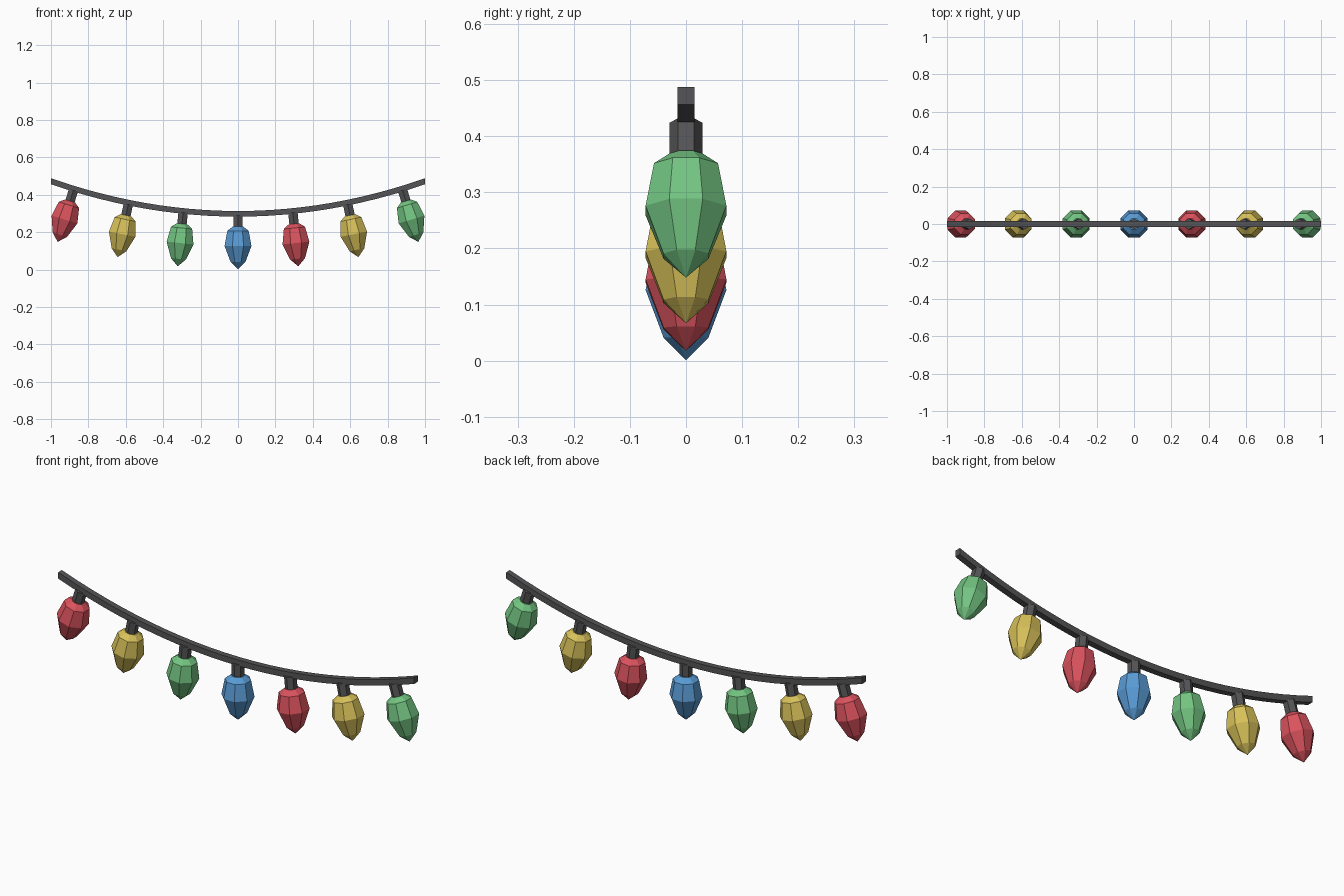
import bpy, bmesh
from math import atan, cos, sin, pi

cube = bpy.data.objects.get("Cube")
if cube:
    bpy.data.objects.remove(cube, do_unlink=True)


def make_material(name, rgb):
    mat = bpy.data.materials.new(name)
    mat.use_nodes = True
    color = (*rgb, 1.0)
    mat.diffuse_color = color
    mat.node_tree.nodes["Principled BSDF"].inputs["Base Color"].default_value = color
    return mat


charcoal = make_material("charcoal", (0.09, 0.09, 0.095))
red = make_material("red", (0.70, 0.085, 0.11))
yellow = make_material("yellow", (0.68, 0.53, 0.10))
green = make_material("green", (0.17, 0.55, 0.22))
blue = make_material("blue", (0.10, 0.33, 0.67))

SAG_Z, SAG_K = 0.298, 0.174   # lowest point and curvature of the cord
HALF = 0.015                  # half thickness of the cord


def cord_z(x):
    return SAG_Z + SAG_K * x * x


def cord_angle(x):
    return atan(2 * SAG_K * x)


def add_object(name, bm, mat):
    bmesh.ops.recalc_face_normals(bm, faces=bm.faces)
    mesh = bpy.data.meshes.new(name)
    bm.to_mesh(mesh)
    bm.free()
    mesh.materials.append(mat)
    obj = bpy.data.objects.new(name, mesh)
    bpy.context.collection.objects.link(obj)
    return obj


def skin(bm, rings):
    """Join successive vertex rings and cap both ends."""
    n = len(rings[0])
    for a, b in zip(rings, rings[1:]):
        for i in range(n):
            j = (i + 1) % n
            bm.faces.new((a[i], a[j], b[j], b[i]))
    bm.faces.new(rings[0])
    bm.faces.new(rings[-1])


def lathe(name, profile, sides, turn, mat):
    """Faceted solid around local z from (radius, z) pairs."""
    bm = bmesh.new()
    rings = [[bm.verts.new((r * cos(turn + 2 * pi * i / sides),
                            r * sin(turn + 2 * pi * i / sides), z))
              for i in range(sides)] for r, z in profile]
    skin(bm, rings)
    bmesh.ops.remove_doubles(bm, verts=bm.verts, dist=1e-5)
    return add_object(name, bm, mat)


def hang(obj, x):
    """Hang a part square to the cord."""
    obj.location = (x, 0, cord_z(x))
    obj.rotation_euler = (0, -cord_angle(x), 0)


# Sagging square cord
bm = bmesh.new()
STEPS = 24
rings = []
for s in range(STEPS + 1):
    x = -1 + 2 * s / STEPS
    h = HALF / cos(cord_angle(x))
    rings.append([bm.verts.new((x, y, cord_z(x) + dz))
                  for y, dz in ((-HALF, -h), (HALF, -h), (HALF, h), (-HALF, h))])
skin(bm, rings)
add_object("cord", bm, charcoal)

# Bulb outline as (distance across flats / 2, height above the tip)
LENGTH = 0.297
outline = [(0.0, 0.0), (0.04, 0.04), (0.072, 0.125), (0.057, 0.206), (0.029, 0.228)]
bulb_profile = [(r / cos(pi / 8), z - LENGTH) for r, z in outline]

# Sockets and bulbs along the cord
for i, mat in enumerate((red, yellow, green, blue, red, yellow, green)):
    x = (i - 3) * 0.2925
    socket = lathe(f"socket_{i + 1}", [(0.029, -0.075), (0.029, -0.008)], 6, pi / 6, charcoal)
    bulb = lathe(f"bulb_{i + 1}", bulb_profile, 8, pi / 8, mat)
    hang(socket, x)
    hang(bulb, x)
